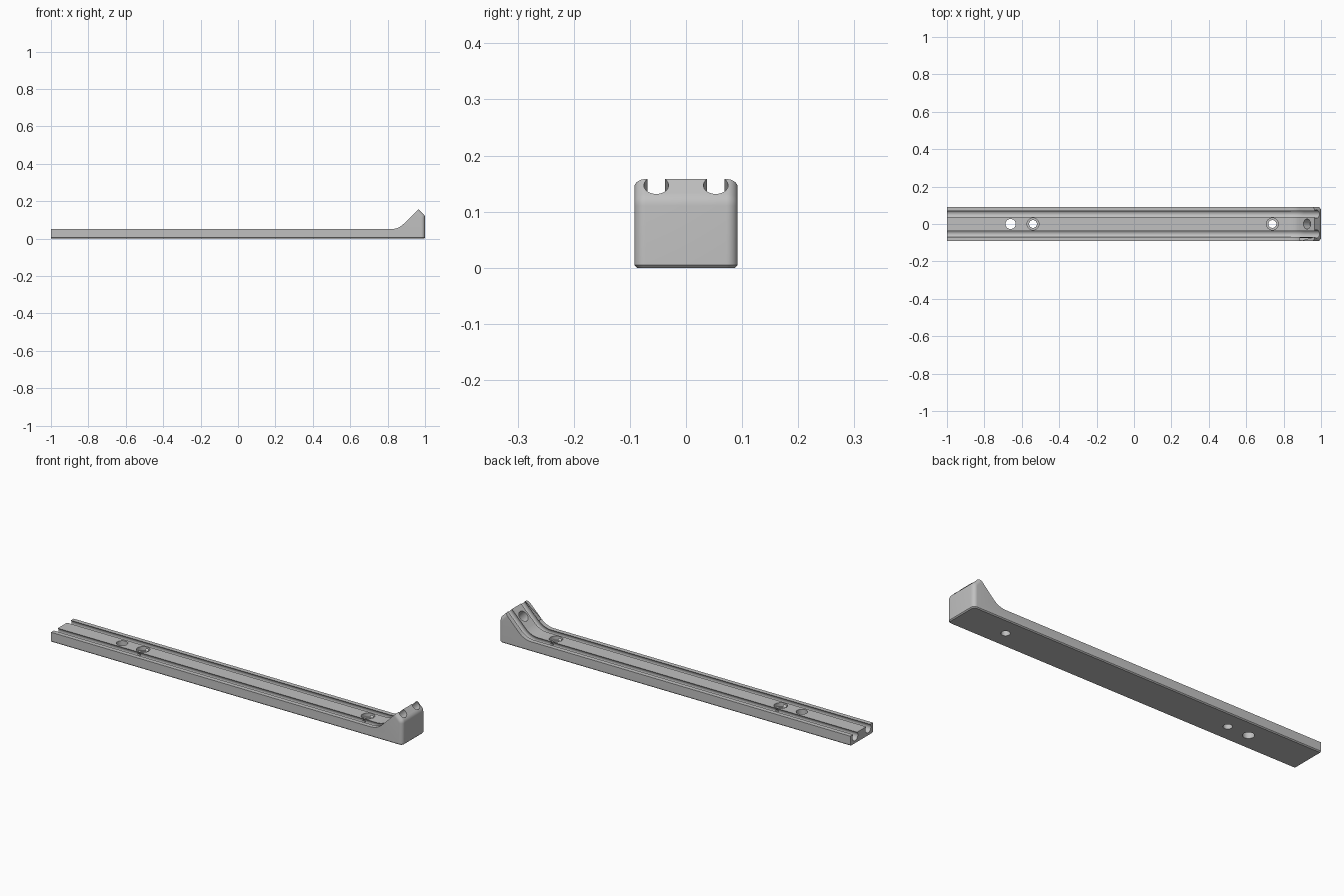
import bpy, bmesh
from math import sin, cos, pi, tan
from mathutils import Vector, Matrix

if "Cube" in bpy.data.objects:
    bpy.data.objects.remove(bpy.data.objects["Cube"])

HALF_W, TOP, FOOT = 0.092, 0.05, 0.857   # half width, rail height, where the ramp starts
FILLET, CREST, NOSE = 0.10, 0.965, 0.03  # ramp fillet, crest position, nose rounding


def new_object(name, bm):
    mesh = bpy.data.meshes.new(name)
    bm.to_mesh(mesh)
    bm.free()
    obj = bpy.data.objects.new(name, mesh)
    bpy.context.collection.objects.link(obj)
    return obj


def arc(cx, cz, r, start, steps):
    """Points of an eighth of a circle, counted from a start angle."""
    angles = [start + pi / 4 * i / steps for i in range(steps + 1)]
    return [(cx + r * cos(a), cz + r * sin(a)) for a in angles]


def bend(depth):
    """Arc from the flat top to the ramp, at a depth below the surface."""
    return arc(FOOT - FILLET * tan(pi / 8), TOP + FILLET, FILLET + depth, -pi / 2, 12)


# Rail body: side profile extruded across its width
crest_z = TOP + CREST - FOOT
nose_z = crest_z - (1 - CREST) - NOSE * tan(pi / 8)
outline = [(-1, 0), (1, 0)] + arc(1 - NOSE, nose_z, NOSE, 0, 4)
outline += [(CREST, crest_z)] + bend(0)[::-1] + [(-1, TOP)]
bm = bmesh.new()
face = bm.faces.new([bm.verts.new((x, -HALF_W, z)) for x, z in outline])
side = bmesh.ops.extrude_face_region(bm, geom=[face])["geom"]
bmesh.ops.translate(bm, vec=(0, 2 * HALF_W, 0),
                    verts=[v for v in side if isinstance(v, bmesh.types.BMVert)])
bmesh.ops.recalc_face_normals(bm, faces=bm.faces)

# Rounded upright corners of the raised end, then a small chamfer underneath
corners = [e for e in bm.edges if all(v.co.x > CREST - 0.001 for v in e.verts)
           and abs(e.verts[0].co.y - e.verts[1].co.y) < 0.001]
bmesh.ops.bevel(bm, geom=corners, offset=0.02, segments=8, profile=0.5, affect='EDGES')
under = [e for e in bm.edges if all(v.co.z < 0.001 for v in e.verts)
         and any(v.co.x > -0.99 for v in e.verts)]
bmesh.ops.bevel(bm, geom=under, offset=0.005, segments=1, affect='EDGES')
bmesh.ops.remove_doubles(bm, verts=bm.verts, dist=0.00005)
bmesh.ops.recalc_face_normals(bm, faces=bm.faces)
rail = new_object("rail", bm)


def cut(cutter):
    cutter.hide_render = True
    mod = rail.modifiers.new("cut", 'BOOLEAN')
    mod.operation, mod.solver, mod.object = 'DIFFERENCE', 'EXACT', cutter
    bpy.context.view_layer.objects.active = rail
    bpy.ops.object.modifier_apply(modifier=mod.name)
    bpy.data.objects.remove(cutter)


def add_channel(bm, y, radius=0.022, depth=0.0155, sides=32):
    """Round groove that follows the top surface from end to end."""
    path = bend(depth)
    tilts = [0] + [pi / 4 * i / (len(path) - 1) for i in range(len(path))] + [pi / 4]
    x, z = path[-1]
    path = [(-1.1, TOP - depth)] + path + [(x + 0.2, z + 0.2)]
    rings = []
    for (x, z), a in zip(path, tilts):
        up, across = Vector((-sin(a), 0, cos(a))), Vector((0, 1, 0))
        turns = [2 * pi * i / sides for i in range(sides)]
        rings.append([bm.verts.new(Vector((x, y, z)) + radius * (up * sin(t) + across * cos(t)))
                      for t in turns])
    for r, s in zip(rings, rings[1:]):
        for i in range(sides):
            j = (i + 1) % sides
            bm.faces.new((r[i], r[j], s[j], s[i]))
    bm.faces.new(rings[0][::-1])
    bm.faces.new(rings[-1])


def bore(x, z, radius, length, tilt=0):
    bm = bmesh.new()
    bmesh.ops.create_cone(bm, cap_ends=True, segments=40, radius1=radius, radius2=radius,
                          depth=length,
                          matrix=Matrix.Translation((x, 0, z)) @ Matrix.Rotation(tilt, 4, 'Y'))
    return new_object("bore_cutter", bm)


# Twin undercut channels, cut together
bm = bmesh.new()
for y in (-0.053, 0.053):
    add_channel(bm, y)
if bm.calc_volume(signed=True) < 0:
    bmesh.ops.reverse_faces(bm, faces=bm.faces)
cut(new_object("channel_cutter", bm))

# Plain through hole, two counterbored screw holes, blind hole in the ramp
cut(bore(-0.66, 0.02, 0.027, 0.2))
for x in (-0.54, 0.74):
    cut(bore(x, 0.02, 0.021, 0.2))
    cut(bore(x, 0.08, 0.032, 0.1))
cut(bore(0.925, TOP + 0.925 - FOOT, 0.027, 0.1, -pi / 4))

# Material and shading
grey = bpy.data.materials.new("plain grey")
grey.use_nodes = True
colour = (0.53, 0.53, 0.53, 1)
grey.diffuse_color = colour
grey.node_tree.nodes["Principled BSDF"].inputs["Base Color"].default_value = colour
rail.data.materials.clear()
rail.data.materials.append(grey)
for p in rail.data.polygons:
    p.material_index = 0
rail.select_set(True)
bpy.context.view_layer.objects.active = rail
bpy.ops.object.shade_smooth_by_angle(angle=pi / 6)
